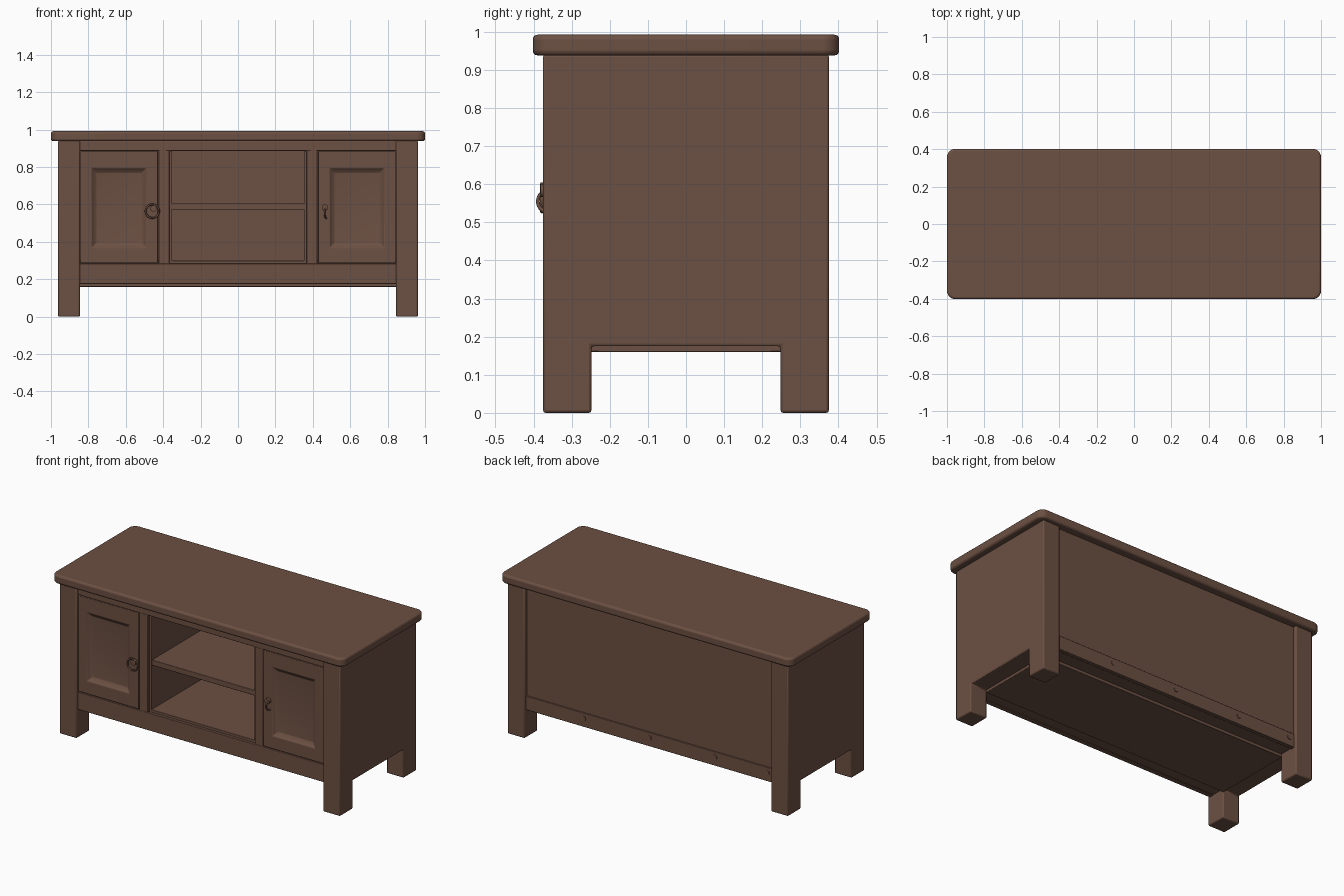
import bpy, bmesh, math
from mathutils import Vector

cube = bpy.data.objects.get("Cube")
if cube:
    bpy.data.objects.remove(cube, do_unlink=True)

wood = bpy.data.materials.new("brown_wood")
wood.use_nodes = True
BROWN = (0.150, 0.080, 0.055, 1)
wood.diffuse_color = BROWN
wood.node_tree.nodes["Principled BSDF"].inputs["Base Color"].default_value = BROWN


def finish(name, bm, bevel=0.0, segments=2):
    bmesh.ops.recalc_face_normals(bm, faces=bm.faces)
    mesh = bpy.data.meshes.new(name)
    bm.to_mesh(mesh)
    bm.free()
    obj = bpy.data.objects.new(name, mesh)
    bpy.context.collection.objects.link(obj)
    mesh.materials.append(wood)
    if bevel:
        mod = obj.modifiers.new("soft_edges", 'BEVEL')
        mod.width = bevel
        mod.segments = segments
        mod.limit_method = 'ANGLE'
    bpy.ops.object.select_all(action='DESELECT')
    obj.select_set(True)
    bpy.context.view_layer.objects.active = obj
    bpy.ops.object.shade_smooth_by_angle(angle=math.radians(35))
    return obj


def box_mesh(x, y, z):
    bm = bmesh.new()
    bmesh.ops.create_cube(bm, size=1)
    for v in bm.verts:
        v.co = Vector([(a + b) / 2 + c * (b - a) for c, (a, b) in zip(v.co, (x, y, z))])
    return bm


def box(name, x, y, z, bevel=0.003):
    return finish(name, box_mesh(x, y, z), bevel)


def span(side, a, b):
    return tuple(sorted((side * a, side * b)))


# Table top with rounded corners
bm = box_mesh((-1, 1), (-0.402, 0.402), (0.938, 0.992))
upright = [e for e in bm.edges if abs(e.verts[0].co.z - e.verts[1].co.z) > 0.01]
bmesh.ops.bevel(bm, geom=upright, offset=0.045, segments=6, profile=0.5, affect='EDGES')
finish("table_top", bm, 0.012, 3)

# Side walls with the legs cut out below
half = [(0.375, 0.94), (0.375, 0), (0.248, 0), (0.248, 0.175)]
outline = half + [(-y, z) for y, z in reversed(half)]
for side, label in ((1, "left"), (-1, "right")):
    bm = bmesh.new()
    face = bm.faces.new([bm.verts.new((side * 0.845, y, z)) for y, z in outline])
    ext = bmesh.ops.extrude_face_region(bm, geom=[face])
    for v in ext["geom"]:
        if isinstance(v, bmesh.types.BMVert):
            v.co.x = side * 0.962
    finish(label + "_side_and_legs", bm, 0.007)

# Carcass boards
INNER = (-0.85, 0.85)
box("bottom_rail", INNER, (-0.362, -0.33), (0.175, 0.284))
box("top_rail", INNER, (-0.362, -0.33), (0.887, 0.94))
box("floor_board", INNER, (-0.345, 0.345), (0.178, 0.3))
box("under_panel", INNER, (-0.25, 0.25), (0.16, 0.19))
box("ceiling_board", INNER, (-0.345, 0.345), (0.91, 0.94))
box("back_panel", INNER, (0.33, 0.352), (0.18, 0.94))
box("back_rail", INNER, (0.335, 0.36), (0.172, 0.258))
box("shelf", (-0.36, 0.36), (-0.34, 0.335), (0.572, 0.606))


def panel_door(name, x, z, px, pz):
    """Door with a sunken panel framed by a sloped moulding."""
    bm = bmesh.new()

    def loop(xs, y, zs):
        return [bm.verts.new(p) for p in ((xs[0], y, zs[0]), (xs[1], y, zs[0]),
                                          (xs[1], y, zs[1]), (xs[0], y, zs[1]))]

    def grown(r, d):
        return (r[0] - d, r[1] + d)

    loops = [loop(x, -0.335, z), loop(x, -0.363, z),
             loop(px, -0.363, pz), loop(grown(px, -0.006), -0.357, grown(pz, -0.006)),
             loop(grown(px, -0.026), -0.343, grown(pz, -0.026))]
    for a, b in zip(loops, loops[1:]):
        for i in range(4):
            j = (i + 1) % 4
            bm.faces.new((a[i], a[j], b[j], b[i]))
    bm.faces.new(loops[0])
    bm.faces.new(loops[-1])
    finish(name, bm, 0.003)


# Doors, stiles and compartment walls
for side, label in ((1, "left"), (-1, "right")):
    panel_door(label + "_door", span(side, 0.428, 0.843), (0.289, 0.884),
               span(side, 0.49, 0.783), (0.368, 0.795))
    box(label + "_stile", span(side, 0.366, 0.424), (-0.36, -0.33), (0.28, 0.89))
    box(label + "_divider", span(side, 0.352, 0.38), (-0.345, 0.34), (0.29, 0.92))


def ring(name, centre, turn, radius, tube):
    bpy.ops.mesh.primitive_torus_add(location=centre, rotation=(math.pi / 2, 0, turn),
                                     major_radius=radius, minor_radius=tube,
                                     major_segments=28, minor_segments=8)
    obj = bpy.context.object
    obj.name = name
    obj.data.materials.append(wood)
    bpy.ops.object.shade_smooth()


def disc(name, centre, radius, depth):
    bpy.ops.mesh.primitive_cylinder_add(vertices=20, radius=radius, depth=depth,
                                        location=centre, rotation=(math.pi / 2, 0, 0))
    obj = bpy.context.object
    obj.name = name
    obj.data.materials.append(wood)
    bpy.ops.object.shade_smooth_by_angle()


# Ring pulls, one hanging flat and one swung sideways
ring("right_ring_pull", (-0.458, -0.378, 0.564), 0, 0.036, 0.005)
disc("right_pull_boss", (-0.452, -0.37, 0.578), 0.017, 0.024)
ring("left_ring_pull", (0.472, -0.362, 0.555), math.radians(72), 0.028, 0.005)
disc("left_pull_boss", (0.465, -0.37, 0.583), 0.017, 0.024)

# Bolt caps along the back rail
for x in (0.45, 0, -0.45, -0.81):
    disc("bolt_cap", (x, 0.36, 0.225), 0.015, 0.008)
